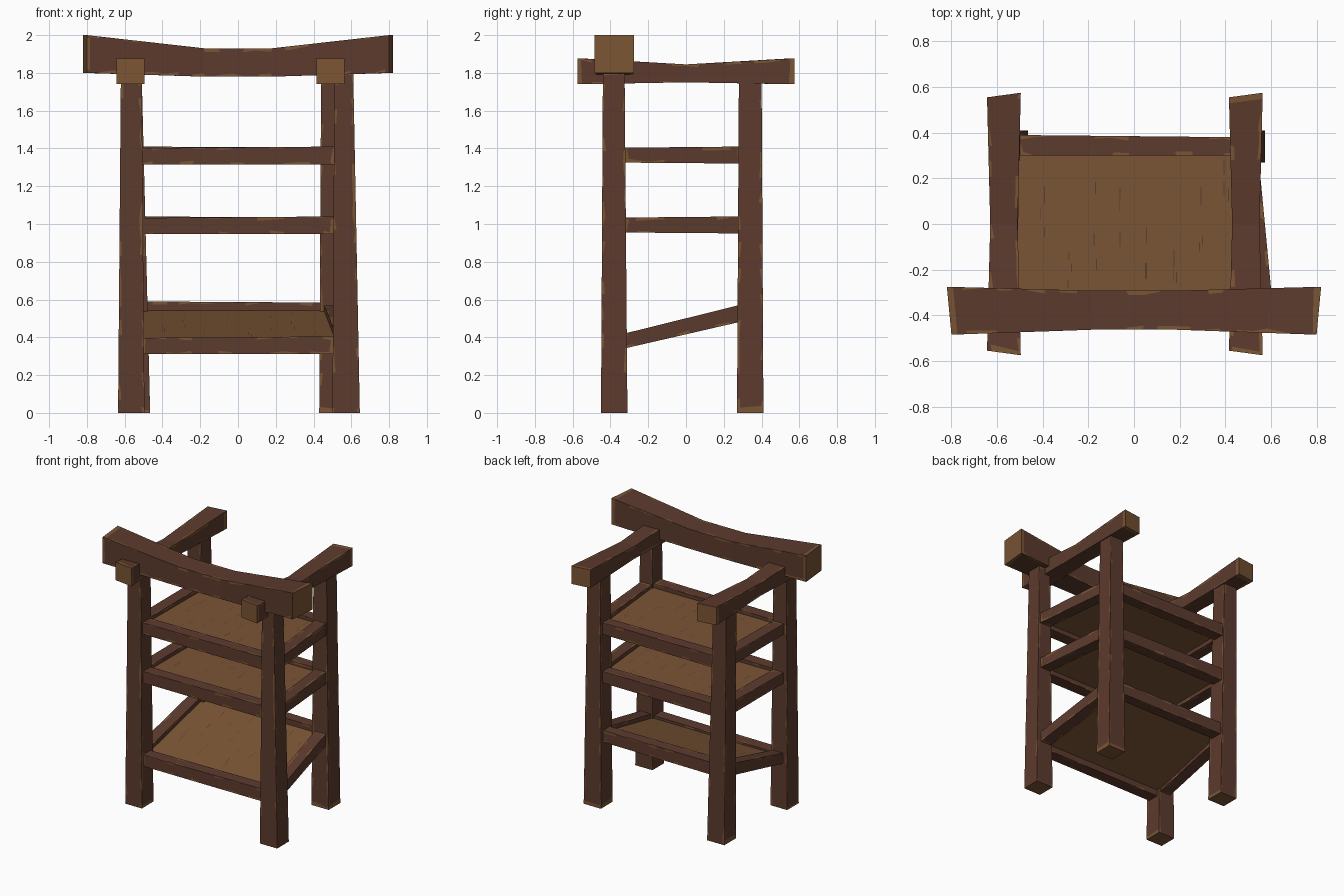
import bpy, random
from mathutils import Vector

if "Cube" in bpy.data.objects:
    bpy.data.objects.remove(bpy.data.objects["Cube"])

random.seed(4)


def material(name, rgb):
    m = bpy.data.materials.new(name)
    m.diffuse_color = (*rgb, 1)
    m.use_nodes = True
    m.node_tree.nodes["Principled BSDF"].inputs["Base Color"].default_value = m.diffuse_color
    return m


DARK = material("dark stained wood", (0.108, 0.043, 0.027))
TAN = material("worn bare wood", (0.195, 0.091, 0.035))


def finish(name, verts, faces, mats):
    me = bpy.data.meshes.new(name)
    me.from_pydata(verts, [], faces)
    me.materials.append(DARK)
    me.materials.append(TAN)
    for p, m in zip(me.polygons, mats):
        p.material_index = m
    ob = bpy.data.objects.new(name, me)
    bpy.context.collection.objects.link(ob)
    return ob


def beam(name, axis, keys, skew=0.0, wear=0.35):
    """Rectangular beam along an axis; keys are (t, u0, u1, v0, v1).
    Thin strips by the edges and end bands are worn by chance."""
    lo, hi = keys[0][0], keys[-1][0]

    def bounds(t):
        for a, b in zip(keys, keys[1:]):
            if t <= b[0]:
                break
        f = (t - a[0]) / (b[0] - a[0])
        return [a[i] + (b[i] - a[i]) * f for i in range(1, 5)]

    def point(t, fu, fv):
        u0, u1, v0, v1 = bounds(t)
        c = [0, 0, 0]
        side = (fv if axis == 1 else fu) - 0.5
        c[axis] = t + skew * side * (2 * (t - lo) / (hi - lo) - 1)
        c[(axis + 1) % 3] = u0 + (u1 - u0) * fu
        c[(axis + 2) % 3] = v0 + (v1 - v0) * fv
        return Vector(c)

    n = max(4, round((hi - lo) / 0.07))
    ts = [lo + (hi - lo) * i / n for i in range(1, n)]
    ts = [lo, lo + 0.025] + ts + [hi - 0.025, hi]
    for k in keys[1:-1]:                       # keep bends exact
        ts[min(range(2, len(ts) - 2), key=lambda i: abs(ts[i] - k[0]))] = k[0]
    corners = [(0, 0), (1, 0), (1, 1), (0, 1)]
    verts, faces, mats = [], [], []
    for r, t in enumerate(ts):
        inner = 0 < r < len(ts) - 1
        u0, u1, v0, v1 = bounds(t)
        for k in range(4):
            (au, av), (bu, bv) = corners[k], corners[(k + 1) % 4]
            size = (u1 - u0) if k % 2 == 0 else (v1 - v0)
            for j in range(3):
                e = random.uniform(0.003, 0.02) / size
                f = (0, e, 1 - e)[j]
                tt = t
                if j and inner and all(abs(t - q[0]) > 1e-5 for q in keys):
                    tt = t + random.uniform(-0.012, 0.012)
                verts.append(point(tt, au + (bu - au) * f, av + (bv - av) * f))
    last = len(ts) - 1
    for r in range(last):
        for j in range(12):
            a, b = r * 12 + j, r * 12 + (j + 1) % 12
            faces.append((a, b, b + 12, a + 12))
            chance = 0 if j % 3 == 1 else wear
            if r in (0, last - 1):
                chance = 0.75
            mats.append(int(random.random() < chance))
    faces.append(tuple(reversed(range(12))))
    faces.append(tuple(range(last * 12, last * 12 + 12)))
    mats += [1, 1]
    return finish(name, verts, faces, mats)


# posts, tapering upward
beam("front_left_post", 2, [(0, -.635, -.495, -.45, -.31), (1.81, -.62, -.51, -.44, -.325)])
beam("front_right_post", 2, [(0, .50, .645, -.45, -.31), (1.81, .51, .61, -.44, -.325)])
beam("back_left_post", 2, [(0, -.61, -.465, .27, .41), (1.80, -.62, -.51, .28, .40)])
beam("back_right_post", 2, [(0, .43, .575, .27, .41), (1.80, .44, .55, .28, .40)])

# side beams on top of the posts (slightly pinched in the middle)
for name, x in (("left_top_beam", -.57), ("right_top_beam", .49)):
    beam(name, 1, [(-.565, 1.74, 1.877, x - .074, x + .074),
                   (0, 1.75, 1.845, x - .06, x + .06),
                   (.565, 1.74, 1.877, x - .074, x + .074)], skew=.02)

# sagging front beam
beam("front_top_beam", 0, [(-.81, -.485, -.275, 1.80, 2.0),
                           (-.18, -.463, -.292, 1.78, 1.93),
                           (.18, -.463, -.292, 1.78, 1.93),
                           (.81, -.485, -.275, 1.80, 2.0)], skew=.02)


# shelves: rails around a recessed board; ff and bb are the front and back tops
def shelf(label, ff, bb):
    slope = (bb - ff) / .74
    fr, bk = ff + slope * .08, bb - slope * .06
    beam(label + "_front_rail", 0, [(-.52, -.425, -.335, ff - .094, ff - .008),
                                    (.52, -.425, -.335, ff - .094, ff)], wear=.3)
    beam(label + "_back_rail", 0, [(-.52, .30, .39, bb - .094, bb),
                                   (.47, .30, .38, bb - .094, bb - .006)], wear=.3)
    beam(label + "_left_rail", 1, [(-.33, fr - .085, fr - .006, -.60, -.51),
                                   (.30, bk - .09, bk, -.595, -.505)], wear=.3)
    beam(label + "_right_rail", 1, [(-.33, fr - .085, fr - .006, .515, .605),
                                    (.30, bk - .09, bk, .455, .545)], wear=.3)

    # board
    def z(y):
        return ff + slope * (y + .38) - .032
    outline = [(-.53, -.38), (.55, -.38), (.49, .34), (-.53, .34)]
    verts = [(x, y, z(y) - d) for d in (.025, 0) for x, y in outline]
    faces = [(3, 2, 1, 0), (4, 5, 6, 7)]
    faces += [(i, (i + 1) % 4, (i + 1) % 4 + 4, i + 4) for i in range(4)]
    finish(label + "_board", verts, faces, [1] * 6)

    # grain streaks along the plank joints
    verts, faces = [], []
    for i in range(8):
        for _ in range(3):
            x = -.4 + i * .115 + random.uniform(-.012, .012)
            y = random.uniform(-.3, .22)
            l, w, n = random.uniform(.03, .08), .002, len(verts)
            verts += [(a, b, z(b) + .0015) for a, b in
                      ((x - w, y), (x + w, y), (x + w, y + l), (x - w, y + l))]
            faces.append((n, n + 1, n + 2, n + 3))
    finish(label + "_board_grain", verts, faces, [0] * len(faces))


shelf("upper_shelf", 1.41, 1.41)
shelf("middle_shelf", 1.04, 1.04)
shelf("lower_shelf", .405, .59)
